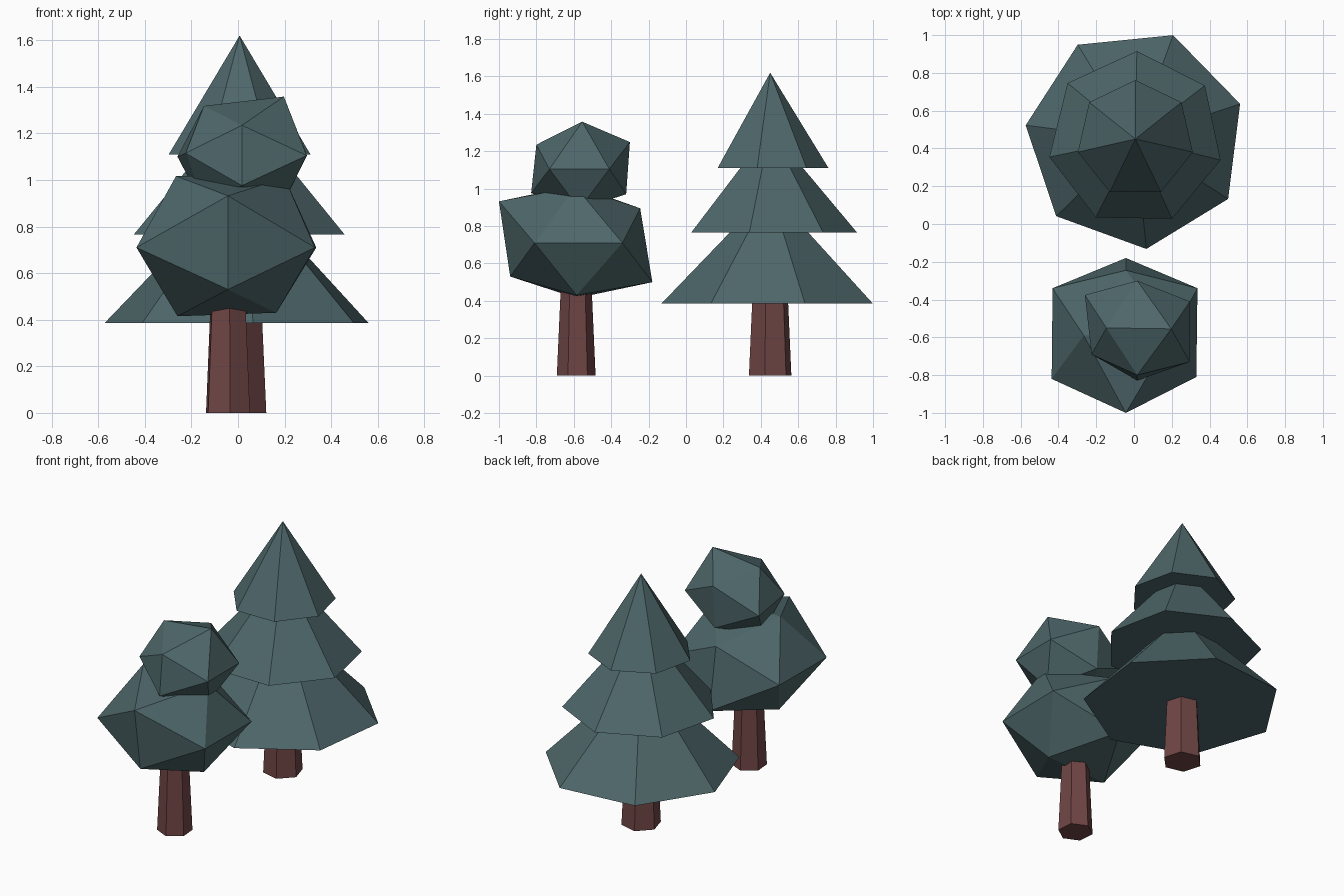
import bpy
import bmesh
from math import cos, sin, radians, tau

if "Cube" in bpy.data.objects:
    bpy.data.objects.remove(bpy.data.objects["Cube"], do_unlink=True)


def material(name, rgb):
    mat = bpy.data.materials.new(name)
    mat.use_nodes = True
    mat.diffuse_color = (*rgb, 1)
    mat.node_tree.nodes["Principled BSDF"].inputs["Base Color"].default_value = (*rgb, 1)
    return mat


foliage = material("dull teal foliage", (0.076, 0.135, 0.143))
bark = material("red brown bark", (0.162, 0.060, 0.060))


def add_object(name, bm, mat):
    bmesh.ops.recalc_face_normals(bm, faces=bm.faces[:])
    mesh = bpy.data.meshes.new(name)
    bm.to_mesh(mesh)
    bm.free()
    mesh.materials.append(mat)
    obj = bpy.data.objects.new(name, mesh)
    bpy.context.collection.objects.link(obj)
    return obj


def cone(name, mat, centre, sides, turn, z0, r0, z1, r1=0):
    """Closed cone, or a frustum when r1 is given; turn is the first corner's angle."""
    bm = bmesh.new()
    angles = [radians(turn) + tau * i / sides for i in range(sides)]

    def ring(r, z):
        return [bm.verts.new((centre[0] + r * cos(a), centre[1] + r * sin(a), z))
                for a in angles]

    base = ring(r0, z0)
    bm.faces.new(base)
    if r1:
        top = ring(r1, z1)
        bm.faces.new(top)
    else:
        top = [bm.verts.new((*centre, z1))] * sides
    for i in range(sides):
        j = (i + 1) % sides
        corners = [base[i], base[j], top[j]]
        if r1:
            corners.append(top[i])
        bm.faces.new(corners)
    return add_object(name, bm, mat)


def clump(name, points):
    """Irregular twenty-sided leaf clump wrapped around twelve corners."""
    bm = bmesh.new()
    for p in points:
        bm.verts.new(p)
    bmesh.ops.convex_hull(bm, input=bm.verts[:])
    return add_object(name, bm, foliage)


# Pine: trunk and three stacked tiers
pine = (0.007, 0.45)
cone("pine_trunk", bark, pine, 6, 46, 0, 0.118, 0.5, 0.095)
cone("pine_lower_tier", foliage, pine, 7, 70, 0.385, 0.585, 0.99)
cone("pine_middle_tier", foliage, pine, 7, 89, 0.765, 0.465, 1.32)
cone("pine_upper_tier", foliage, pine, 7, 90, 1.11, 0.312, 1.62)

# Round tree: trunk and two leaf clumps
cone("round_tree_trunk", bark, (-0.043, -0.587), 6, 95, 0, 0.104, 0.6, 0.077)
clump("round_tree_lower_clump", [
    (0.336, -0.34, 0.71), (0.33, -0.81, 0.71), (-0.436, -0.82, 0.71), (-0.431, -0.34, 0.71),
    (-0.043, -1.0, 0.932), (-0.043, -0.94, 0.53), (-0.043, -0.245, 0.895), (-0.043, -0.18, 0.5),
    (0.165, -0.585, 0.43), (-0.26, -0.585, 0.415), (0.2, -0.59, 1.01), (-0.266, -0.59, 1.017),
])
clump("round_tree_upper_clump", [
    (0.296, -0.41, 1.105), (0.295, -0.73, 1.105), (-0.225, -0.69, 1.115), (-0.26, -0.376, 1.1),
    (0.017, -0.8, 1.235), (0.017, -0.828, 0.976), (0.017, -0.3, 1.249), (0.017, -0.32, 0.97),
    (0.19, -0.57, 0.89), (-0.15, -0.57, 0.89), (0.197, -0.555, 1.358), (-0.146, -0.55, 1.318),
])
